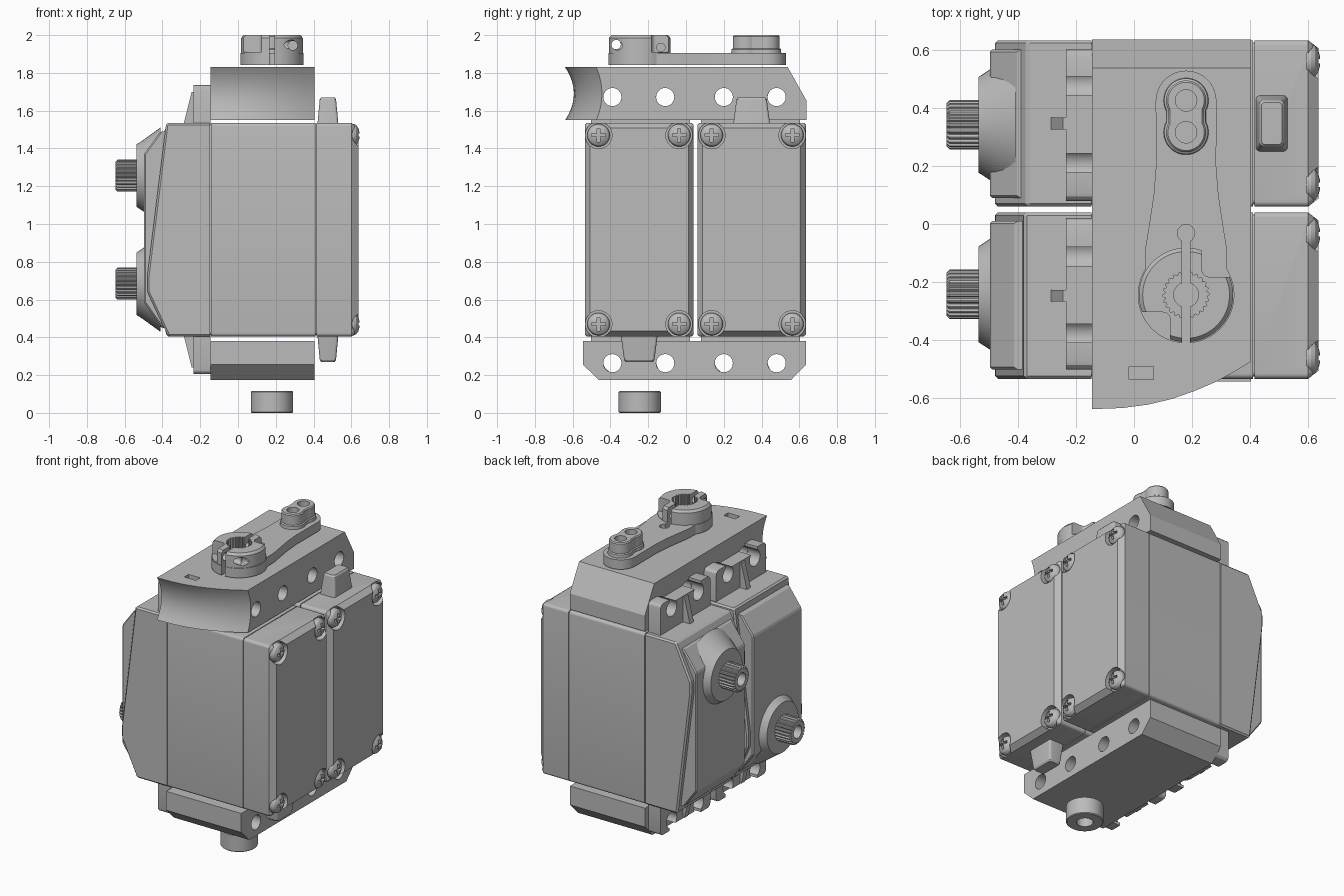
import bpy, bmesh
from math import sin, cos, pi, radians
from mathutils import Matrix

cube = bpy.data.objects.get("Cube")
if cube:
    bpy.data.objects.remove(cube, do_unlink=True)

grey = bpy.data.materials.new("light_grey")
grey.use_nodes = True
grey.diffuse_color = (0.5, 0.5, 0.5, 1)
grey.node_tree.nodes["Principled BSDF"].inputs["Base Color"].default_value = (0.5, 0.5, 0.5, 1)

PLACE = {"x": lambda a, b, t: (t, a, b),
         "y": lambda a, b, t: (a, t, b),
         "z": lambda a, b, t: (a, b, t)}


# ---- helpers ----
def add(name, mesh):
    obj = bpy.data.objects.new(name, mesh)
    bpy.context.scene.collection.objects.link(obj)
    return obj


def loft(name, rings):
    """Skin a stack of equal point loops and cap both ends."""
    bm = bmesh.new()
    loops = [[bm.verts.new(p) for p in ring] for ring in rings]
    n = len(loops[0])
    for low, high in zip(loops, loops[1:]):
        for i in range(n):
            j = (i + 1) % n
            bm.faces.new((low[i], low[j], high[j], high[i]))
    bm.faces.new(loops[0])
    bm.faces.new(loops[-1])
    bmesh.ops.recalc_face_normals(bm, faces=bm.faces)
    mesh = bpy.data.meshes.new(name)
    bm.to_mesh(mesh)
    bm.free()
    mesh.materials.append(grey)
    return add(name, mesh)


def stack(name, axis, layers):
    """Loft flat outlines, each given with its height along the axis."""
    return loft(name, [[PLACE[axis](a, b, t) for a, b in outline] for outline, t in layers])


def prism(name, axis, outline, lo, hi):
    return stack(name, axis, [(outline, lo), (outline, hi)])


def arc(cx, cy, r, start, end, n):
    angles = [radians(start + (end - start) * i / n) for i in range(n + 1)]
    return [(cx + r * cos(a), cy + r * sin(a)) for a in angles]


def lathe(name, axis, centre, profile, n=40):
    return stack(name, axis, [(arc(*centre, r, 0, 360, n)[:-1], t) for r, t in profile])


def cyl(name, axis, centre, r, lo, hi, n=32):
    return lathe(name, axis, centre, [(r, lo), (r, hi)], n)


def rect(a0, a1, b0, b1):
    return [(a0, b0), (a1, b0), (a1, b1), (a0, b1)]


def round_rect(a0, a1, b0, b1, r):
    corners = [(a1 - r, b1 - r), (a0 + r, b1 - r), (a0 + r, b0 + r), (a1 - r, b0 + r)]
    return [p for i, c in enumerate(corners) for p in arc(*c, r, 90 * i, 90 * i + 90, 5)]


def box(name, x, y, z):
    return prism(name, "z", rect(*x, *y), *z)


def gear(cx, cy, inner, outer, teeth):
    return [(cx + r * cos(a), cy + r * sin(a)) for k in range(4 * teeth)
            for r, a in [(outer if k % 4 < 2 else inner, pi * k / (2 * teeth))]]


def bevel(obj, width, segments, rule):
    bm = bmesh.new()
    bm.from_mesh(obj.data)
    edges = [e for e in bm.edges if rule(e.verts[0].co, e.verts[1].co)]
    bmesh.ops.bevel(bm, geom=edges, offset=width, segments=segments, profile=0.5, affect="EDGES")
    bm.to_mesh(obj.data)
    bm.free()


def cut(obj, *cutters):
    for cutter in cutters:
        mod = obj.modifiers.new("cut", "BOOLEAN")
        mod.operation, mod.object, mod.solver = "DIFFERENCE", cutter, "EXACT"
        dg = bpy.context.evaluated_depsgraph_get()
        dg.update()
        mesh = bpy.data.meshes.new_from_object(obj.evaluated_get(dg))
        obj.modifiers.clear()
        obj.data = mesh


def drop(*objs):
    for o in objs:
        bpy.data.objects.remove(o, do_unlink=True)


def dup(obj, name, matrix):
    mesh = obj.data.copy()
    mesh.transform(matrix)
    if matrix.determinant() < 0:
        mesh.flip_normals()
    return add(name, mesh)


MID_Y, MID_Z = -0.2475, 0.97
Y0, Y1, Z0, Z1 = -0.535, 0.04, 0.405, 1.535
FLIP_Z = Matrix.Translation((0, 0, 2 * MID_Z)) @ Matrix.Diagonal((1, 1, -1, 1))


def section(inset, r=0.018):
    return round_rect(Y0 + inset, Y1 - inset, Z0 + inset, Z1 - inset, r)


# ---- servo case: core, middle, rear cap, gear cover ----
core = prism("case_core", "x", section(0.008), -0.2, 0.5)
middle = prism("case_middle", "x", section(0), -0.142, 0.411)
cap = stack("rear_cap", "x", [(section(0), 0.416), (section(0), 0.602), (section(0.028), 0.638)])
corners = [(y, z) for y in (-0.463, -0.036) for z in (0.47, 1.47)]
seats = [cyl("seat_cutter", "x", c, 0.071, 0.597, 0.7) for c in corners]
cut(cap, *seats)
drop(*seats)
cover = prism("gear_case", "y", [(-0.147, Z0), (-0.147, Z1), (-0.38, Z1), (-0.48, 0.73),
                                 (-0.48, 0.64), (-0.37, Z0)], Y0, Y1)
bevel(cover, 0.01, 1, lambda p, q: min(p.x, q.x) < -0.3)
panel = prism("gear_panel", "y", [(-0.36, 0.45), (-0.40, 0.45), (-0.498, 0.585), (-0.498, 1.37),
                                  (-0.41, 1.49), (-0.36, 1.49)], -0.503, 0.01)
bevel(panel, 0.008, 1, lambda p, q: max(p.x, q.x) < -0.38)
servo = [core, middle, cap, cover, panel]

# ---- output shaft ----
shaft = (-0.243, 0.684)
servo.append(lathe("shaft_dome", "x", shaft, [(0.255, -0.41), (0.19, -0.5), (0.165, -0.538)], 48))
teeth, chamfer = gear(*shaft, 0.077, 0.085, 24), gear(*shaft, 0.068, 0.075, 24)
spline = stack("output_spline", "x", [(chamfer, -0.648), (teeth, -0.638), (teeth, -0.53)])
bore = cyl("bore_cutter", "x", shaft, 0.042, -0.7, -0.58)
cut(spline, bore)
drop(bore)
servo.append(spline)

# ---- mounting ears with open screw holes and a rib ----
ear = box("mounting_ear", (-0.235, -0.146), (-0.503, 0.02), (1.52, 1.735))
bevel(ear, 0.03, 3, lambda p, q: abs(p.x - q.x) > 0.05 and p.z > 1.7)
cutters = [box("gap_cutter", (-0.3, 0), (-0.41, -0.08), (1.705, 1.8))]
for y in (-0.385, -0.105):
    cutters.append(cyl("hole_cutter", "x", (y, 1.67), 0.053, -0.3, 0))
cut(ear, *cutters)
drop(*cutters)
rib = prism("ear_rib", "y", [(-0.23, 1.7), (-0.23, 1.52), (-0.29, 1.52), (-0.245, 1.7)],
            MID_Y - 0.02, MID_Y + 0.02)
servo += [ear, rib, dup(ear, "lower_ear", FLIP_Z), dup(rib, "lower_rib", FLIP_Z)]

# ---- cable grommet ----
servo.append(stack("cable_grommet", "z", [
    (round_rect(0.476 - a, 0.476 + a, MID_Y - b, MID_Y + b, 0.014), z)
    for a, b, z in ((0.056, 0.098, 0.42), (0.053, 0.094, 0.385), (0.043, 0.08, 0.28), (0.036, 0.073, 0.27))]))

# ---- cap screws with a cross recess ----
screw = lathe("cap_screw", "x", (0, 0), [(0.06, 0.59), (0.06, 0.612), (0.053, 0.626),
                                         (0.038, 0.637), (0.018, 0.643)], 28)
slots = [box("slot_cutter", (0.622, 0.7), (-a, a), (-b, b)) for a, b in ((0.036, 0.008), (0.008, 0.036))]
cut(screw, *slots)
drop(*slots)
servo += [dup(screw, "cap_screw", Matrix.Translation((0, y, z))) for y, z in corners]
drop(screw)

# ---- second servo: the first turned half a turn about x ----
TURN = Matrix.Translation((0, 0.1, 2 * MID_Z)) @ Matrix.Rotation(pi, 4, "X")
for part in servo:
    dup(part, "rear_" + part.name.split(".")[0], TURN)

# ---- upper bracket: scooped curved front, sloped back ----
front_curve = [(-0.145, -0.64), (-0.04, -0.636), (0.05, -0.624), (0.13, -0.605), (0.21, -0.577),
               (0.28, -0.547), (0.345, -0.512), (0.405, -0.475)]
rings = []
for i in range(17):
    z = 1.55 + 0.28 * i / 16
    scoop = 1 - ((z - 1.69) / 0.14) ** 2
    back = 0.637 - max(0, z - 1.655) * 0.56
    rings.append([(x, y + scoop * (0.042 - 0.03 * x), z) for x, y in front_curve]
                 + [(0.405, back, z), (-0.145, back, z)])
upper = loft("upper_bracket", rings)
lower = prism("lower_bracket", "x", [(-0.545, 0.38), (-0.545, 0.255), (-0.46, 0.173), (0.555, 0.173),
                                     (0.635, 0.255), (0.635, 0.38)], -0.145, 0.405)
for bracket, z in ((upper, 1.672), (lower, 0.263)):
    holes = [cyl("hole_cutter", "x", (y, z), 0.048, -0.3, 0.6) for y in (-0.39, -0.11, 0.2, 0.48)]
    cut(bracket, *holes)
    drop(*holes)
notch = box("notch_cutter", (-0.017, 0.068), (-0.537, -0.493), (1.79, 1.9))
cut(upper, notch)
drop(notch)

# ---- lower pivot bush ----
HX, HY = 0.18, -0.245
bush = lathe("pivot_bush", "z", (HX, HY), [(0.107, 0), (0.112, 0.005), (0.112, 0.11), (0.107, 0.115)], 48)
bore = cyl("bore_cutter", "z", (HX, HY), 0.05, -0.1, 0.2)
cut(bush, bore)
drop(bore)

# ---- horn: arm, splined clamp hub, two-hole boss ----
side = [(0.104, 0.2), (0.112, 0.1), (0.127, 0), (0.14, -0.08)]
outline = arc(HX, 0.425, 0.105, 0, 180, 20) + [(HX - w, y) for w, y in side]
outline += arc(HX, HY, 0.167, 148, 392, 40) + [(HX + w, y) for w, y in reversed(side)]
arm = prism("horn_arm", "z", outline, 1.842, 1.905)
hub = lathe("horn_hub", "z", (HX, HY), [(0.163, 1.9), (0.163, 1.985), (0.15, 2.0)], 64)

slit = box("slit_cutter", (HX - 0.014, HX + 0.014), (-0.5, -0.03), (1.8, 2.1))
slit_end = cyl("slit_end_cutter", "z", (HX, -0.032), 0.03, 1.8, 2.1)
socket = prism("socket_cutter", "z", gear(HX, HY, 0.072, 0.08, 24), 1.88, 2.1)
centre = cyl("centre_cutter", "z", (HX, HY), 0.043, 1.8, 2.1)
lugs = [prism("lug_cutter", "z", round_rect(0.235, 0.4, -0.183, -0.03, 0.025), 1.91, 2.1),
        prism("lug_cutter", "z", round_rect(-0.05, 0.125, -0.5, -0.305, 0.025), 1.91, 2.1)]
clamps = [cyl("clamp_cutter", "x", (-0.37, 1.95), 0.025, 0.1, 0.4, 20),
          cyl("clamp_cutter", "x", (-0.133, 1.935), 0.022, 0.1, 0.4, 20),
          cyl("clamp_cutter", "y", (0.29, 1.945), 0.025, -0.5, -0.3, 20)]
cut(hub, slit, socket, *lugs, *clamps)
cut(arm, slit, slit_end, socket, centre)
drop(slit, slit_end, socket, centre, *lugs, *clamps)


def eight(r):
    return arc(HX, 0.427, r, -28, 208, 24) + arc(HX, 0.317, r, 152, 388, 24)


boss = stack("horn_boss", "z", [(eight(r), z) for r, z in ((0.078, 1.9), (0.076, 1.925), (0.069, 1.93),
                                                           (0.069, 1.993), (0.063, 2.0))])
holes = [cyl("hole_cutter", "z", (HX, y), 0.037, 1.8, 2.1) for y in (0.317, 0.427)]
cut(boss, *holes)
cut(arm, *holes)
drop(*holes)

# ---- shading: gear covers stay faceted, the rest smooth with sharp edges ----
for obj in bpy.context.scene.objects:
    if obj.type == "MESH" and "gear" not in obj.name:
        obj.data.shade_smooth()
        obj.data.set_sharp_from_angle(angle=radians(22))
